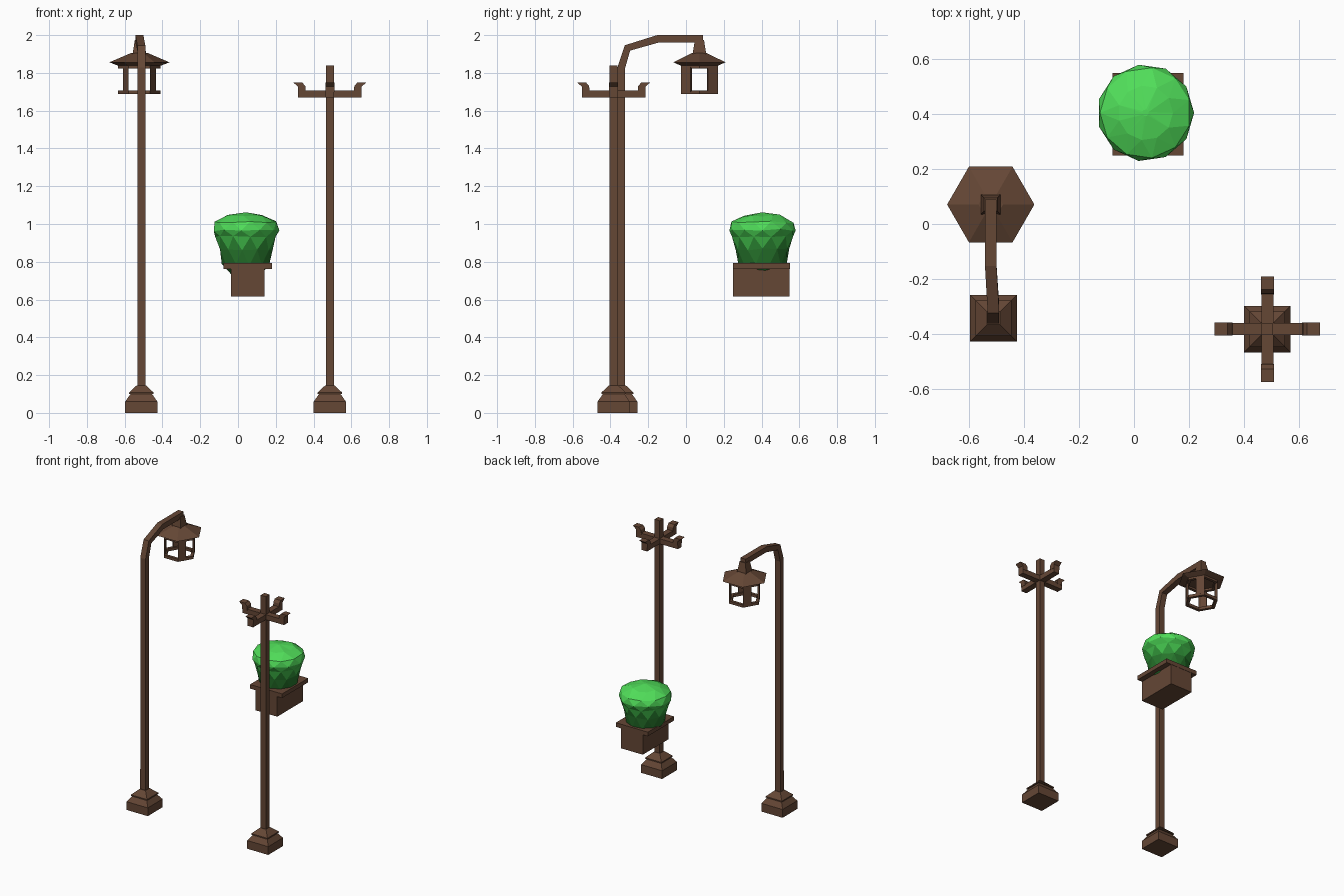
import bpy, bmesh, math, random
from mathutils import Vector

random.seed(4)
if "Cube" in bpy.data.objects:
    bpy.data.objects.remove(bpy.data.objects["Cube"], do_unlink=True)


def material(name, rgb):
    m = bpy.data.materials.new(name)
    m.use_nodes = True
    m.diffuse_color = (*rgb, 1)
    m.node_tree.nodes["Principled BSDF"].inputs["Base Color"].default_value = (*rgb, 1)
    return m


WOOD = material("brown wood", (0.13, 0.063, 0.036))
# Leaf colours from the bottom of the bush to its top
LEAVES = [material("deep green", (0.02, 0.18, 0.025)),
          material("dark green", (0.03, 0.30, 0.04)),
          material("mid green", (0.05, 0.48, 0.065)),
          material("bright green", (0.08, 0.72, 0.10))]


def loft(name, rings, mat, closed=False, stagger=False):
    """Skin equal-length rings of points; close into a loop or cap the ends."""
    bm = bmesh.new()
    rows = [[bm.verts.new(p) for p in ring] for ring in rings]
    n = len(rows[0])
    pairs = list(zip(rows, rows[1:]))
    if closed:
        pairs.append((rows[-1], rows[0]))
    else:
        bm.faces.new(rows[0])
        bm.faces.new(rows[-1])
    for a, b in pairs:
        for i in range(n):
            j = (i + 1) % n
            if stagger:
                bm.faces.new((a[i], a[j], b[i]))
                bm.faces.new((a[j], b[j], b[i]))
            else:
                bm.faces.new((a[i], a[j], b[j], b[i]))
    bmesh.ops.recalc_face_normals(bm, faces=bm.faces)
    mesh = bpy.data.meshes.new(name)
    bm.to_mesh(mesh)
    bm.free()
    mesh.materials.append(mat)
    obj = bpy.data.objects.new(name, mesh)
    bpy.context.collection.objects.link(obj)
    return obj


def polygon(x, y, z, r, n, start=0.0):
    angles = [start + math.tau * i / n for i in range(n)]
    return [(x + r * math.cos(a), y + r * math.sin(a), z) for a in angles]


def square(x, y, z, half):
    return polygon(x, y, z, half * math.sqrt(2), 4, math.pi / 4)


def box(name, x0, x1, y0, y1, z0, z1):
    base = [(x0, y0), (x1, y0), (x1, y1), (x0, y1)]
    return loft(name, [[(x, y, z) for x, y in base] for z in (z0, z1)], WOOD)


def foot(name, x, y):
    profile = [(0.085, 0), (0.085, 0.06), (0.057, 0.1), (0.065, 0.1),
               (0.065, 0.108), (0.024, 0.146)]
    loft(name, [square(x, y, z, h) for h, z in profile], WOOD)


# Lamp post with a bent arm
LX, LY = -0.512, -0.343
HX, HY = -0.522, 0.071
foot("lamp_foot", LX, LY)
path = [Vector(p) for p in ((LX, LY, 0.14), (LX, LY, 1.825), (LX, -0.31, 1.932),
                            (HX, -0.15, 1.98), (HX, 0.09, 1.98))]
sections = []
for i, p in enumerate(path):
    before = (p - path[max(i - 1, 0)]).normalized()
    after = (path[min(i + 1, len(path) - 1)] - p).normalized()
    t = (before + after).normalized()
    up = Vector((0, -t.z, t.y)).normalized() * 0.02
    side = Vector((0.021, 0, 0))
    sections.append([p + side + up, p - side + up, p - side - up, p + side - up])
loft("lamp_pole_and_arm", sections, WOOD)

# Hexagonal lantern
loft("lantern_neck", [square(HX, HY, z, h) for h, z in ((0.036, 1.9), (0.024, 1.975))], WOOD)
loft("lantern_roof", [polygon(HX, HY, z, r, 6) for r, z in
                      ((0.113, 1.838), (0.159, 1.856), (0.045, 1.905))], WOOD)
for name, z0, z1 in (("lantern_top_ring", 1.824, 1.84), ("lantern_bottom_ring", 1.687, 1.707)):
    profile = [(0.113, z0), (0.113, z1), (0.09, z1), (0.09, z0)]
    loft(name, [polygon(HX, HY, z, r, 6) for r, z in profile], WOOD, closed=True)
for sx in (-1, 1):
    for sy in (-1, 1):
        corners = [(0.057, 0.098), (0.087, 0.046), (0.077, 0.040), (0.057, 0.075)]
        loft("lantern_panel", [[(HX + sx * x, HY + sy * y, z) for x, y in corners]
                               for z in (1.70, 1.83)], WOOD)

# Post with four hooked arms
PX, PY = 0.486, -0.383
foot("post_foot", PX, PY)
box("post_pole", PX - 0.021, PX + 0.021, PY - 0.021, PY + 0.021, 0.14, 1.838)
box("cross_arm_x", PX - 0.168, PX + 0.168, PY - 0.022, PY + 0.022, 1.671, 1.708)
box("cross_arm_y", PX - 0.022, PX + 0.022, PY - 0.168, PY + 0.168, 1.671, 1.708)
hook = [(0.127, 1.7), (0.168, 1.7), (0.168, 1.727), (0.192, 1.748), (0.145, 1.748), (0.13, 1.73)]
for k in range(4):
    c, s = (1, 0, -1, 0)[k], (0, 1, 0, -1)[k]
    loft("arm_hook", [[(PX + c * r - s * w, PY + s * r + c * w, z) for r, z in hook]
                      for w in (-0.024, 0.024)], WOOD)

# Planter
box("planter_box", -0.036, 0.141, 0.25, 0.548, 0.617, 0.766)
box("planter_rim", -0.078, 0.18, 0.25, 0.55, 0.763, 0.793)

# Faceted bush, rows of points offset by half a step
N = 11
layers = [(0.078, 0.73), (0.128, 0.785), (0.143, 0.865), (0.163, 0.932),
          (0.177, 0.968), (0.166, 1.01), (0.1, 1.045), (0.012, 1.06)]
rings = []
for k, (r, z) in enumerate(layers):
    ring = polygon(0.042, 0.405, z, r, N, k * math.pi / N)
    wobble = 0.006 if 0 < k < len(layers) - 1 else 0
    rings.append([(x, y, h + random.uniform(-wobble, wobble)) for x, y, h in ring])
bush = loft("bush", rings, LEAVES[0], stagger=True)
for mat in LEAVES[1:]:
    bush.data.materials.append(mat)

# Leaves grow lighter with height
for face in bush.data.polygons:
    face.material_index = sum(face.center.z > z for z in (0.85, 0.9, 0.965))
